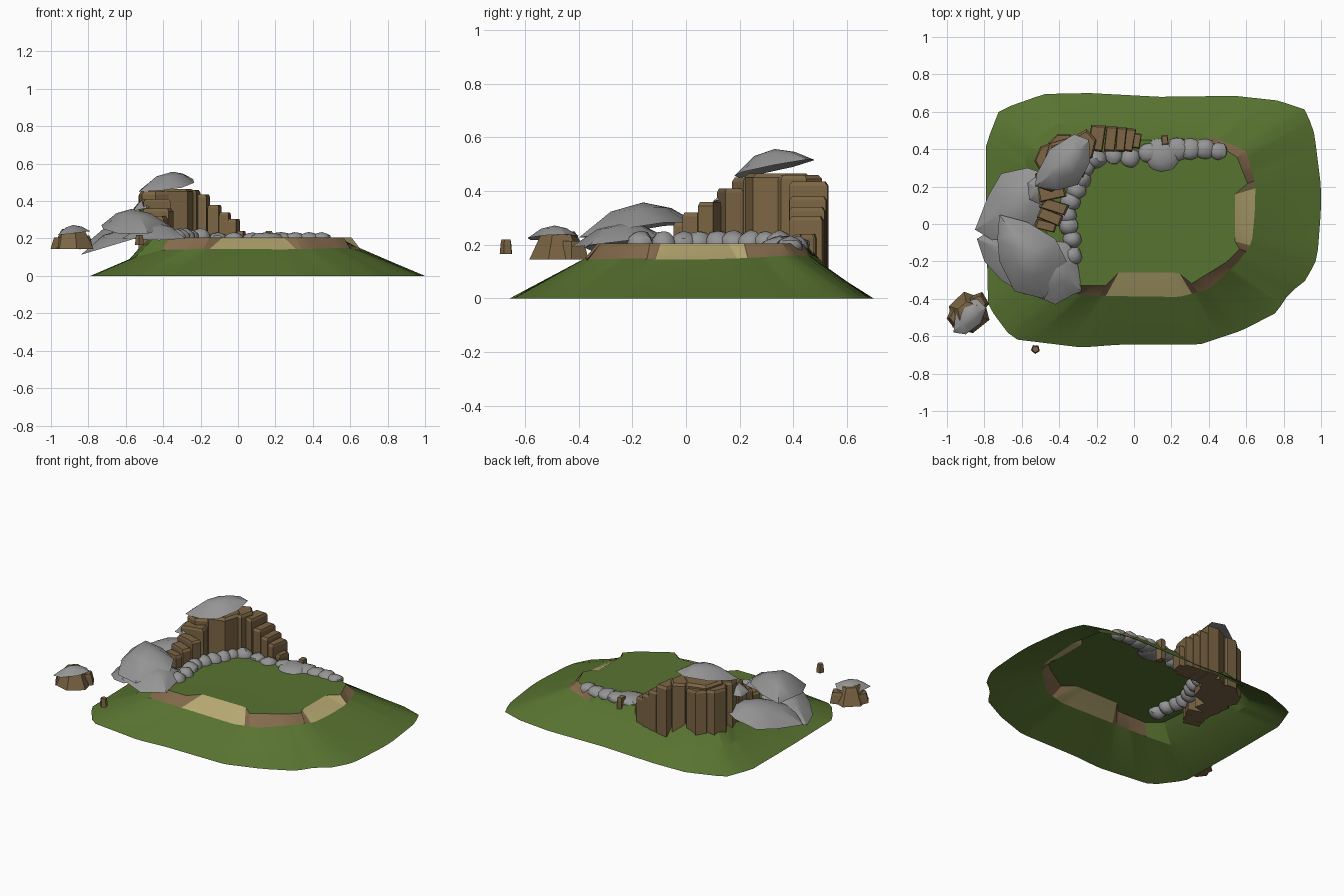
import bpy, bmesh, math, random
from mathutils import Vector

if "Cube" in bpy.data.objects:
    bpy.data.objects.remove(bpy.data.objects["Cube"])

random.seed(4)


def material(name, rgb):
    m = bpy.data.materials.new(name)
    m.diffuse_color = (*rgb, 1)
    m.use_nodes = True
    m.node_tree.nodes["Principled BSDF"].inputs["Base Color"].default_value = m.diffuse_color
    return m


GRASS = material("grass green", (0.098, 0.172, 0.030))
DIRT = material("dirt brown", (0.23, 0.145, 0.072))
SAND = material("pale sand", (0.48, 0.40, 0.17))
ROCK = material("cliff brown", (0.20, 0.130, 0.058))
STONE = material("stone grey", (0.30, 0.30, 0.30))


def make(name, bm, mats, smooth=None, normals=True):
    if normals:
        bmesh.ops.recalc_face_normals(bm, faces=bm.faces)
    me = bpy.data.meshes.new(name)
    bm.to_mesh(me)
    bm.free()
    for m in mats:
        me.materials.append(m)
    ob = bpy.data.objects.new(name, me)
    bpy.context.collection.objects.link(ob)
    if smooth:
        bpy.context.view_layer.objects.active = ob
        ob.select_set(True)
        bpy.ops.object.shade_smooth_by_angle(angle=math.radians(smooth))
        ob.select_set(False)
    return ob


def bridge(bm, a, b):
    n = len(a)
    return [bm.faces.new((a[i], a[(i + 1) % n], b[(i + 1) % n], b[i])) for i in range(n)]


# --- Grassy mound: foot, shoulder and plateau outlines sampled by angle
FOOT = [(1, .08), (1, .2), (.965, .48), (.92, .61), (.77, .66), (.54, .685), (.14, .68),
        (-.24, .70), (-.48, .695), (-.72, .61), (-.79, .43), (-.79, 0), (-.78, -.44),
        (-.65, -.615), (-.28, -.66), (-.08, -.645), (.35, -.645), (.575, -.57),
        (.76, -.475), (.83, -.37), (.92, -.3), (.98, -.18)]
SHOULDER = [(.645, .05, .145), (.65, .21, .15), (.6, .39, .16), (.43, .46, .16), (0, .52, .12),
            (-.4, .54, .09), (-.58, .42, .09), (-.58, 0, .09), (-.55, -.3, .10),
            (-.4, -.37, .14), (-.13, -.385, .145), (.24, -.39, .142), (.4, -.35, .145),
            (.56, -.2, .15), (.63, -.1, .145)]
PLATEAU = [(.54, .05), (.54, .19), (.61, .21), (.55, .36), (.41, .44), (0, .45), (-.36, .46),
           (-.48, .36), (-.47, 0), (-.45, -.26), (-.37, -.33), (-.15, -.33), (-.11, -.26),
           (.24, -.26), (.29, -.33), (.5, -.2), (.58, -.12), (.54, -.1)]
C = Vector((.07, .02))


def sample(poly, ang, z):
    d = Vector((math.cos(ang), math.sin(ang)))
    for i, p in enumerate(poly):
        q = poly[(i + 1) % len(poly)]
        a, b = Vector(p[:2]) - C, Vector(q[:2]) - C
        ca, cb = d.cross(a), d.cross(b)
        if ca <= 0 < cb:
            t = ca / (ca - cb)
            h = a.lerp(b, t)
            if h.dot(d) > 0:
                zz = p[2] + (q[2] - p[2]) * t if len(p) > 2 else z
                return (h.x + C.x, h.y + C.y, zz)


bm = bmesh.new()
N = 96
rings = [[bm.verts.new(sample(poly, 2 * math.pi * (i + .37) / N, z)) for i in range(N)]
         for poly, z in ((FOOT, 0), (SHOULDER, .145), (PLATEAU, .205))]
bridge(bm, rings[0], rings[1])
band = bridge(bm, rings[1], rings[2])
hub = bm.verts.new((C.x, C.y, .203))
for i in range(N):
    bm.faces.new((rings[2][i], rings[2][(i + 1) % N], hub))
for f in band:
    c = f.calc_center_median()
    if (c.y < -.25 and -.14 < c.x < .29) or (c.x > .5 and -.11 < c.y < .2):
        f.material_index = 2
    elif (c.y < 0 and c.x > -.38) or c.x > .4:
        f.material_index = 1
make("grass_mound", bm, [GRASS, DIRT, SAND], 25, normals=False)


# --- Cliff columns: irregular prisms with chamfered tops
def column(name, x, y, w, d, rot, top, base=.1, n=6, taper=1.0):
    bm = bmesh.new()
    shape = []
    for i in range(n):
        a = 2 * math.pi * (i + .5) / n
        k = random.uniform(.94, 1.06)
        shape.append((math.cos(a) * w * .56 * k, math.sin(a) * d * .56 * k))
    if n == 4:
        shape = [(p * 1.26, q * 1.26) for p, q in shape]
    cr, sr = math.cos(math.radians(rot)), math.sin(math.radians(rot))
    rs = []
    for z, s in ((base, 1), (top - .015, taper), (top, taper * .86)):
        rs.append([bm.verts.new((x + (p * cr - q * sr) * s, y + (p * sr + q * cr) * s, z))
                   for p, q in shape])
    bridge(bm, rs[0], rs[1])
    bridge(bm, rs[1], rs[2])
    bm.faces.new(rs[0])
    bm.faces.new(rs[2])
    make(name, bm, [ROCK])


COLUMNS = [(-.36, .34, .24, .24, 45, .465, 6), (-.27, .41, .12, .17, -10, .46, 6),
           (-.47, .36, .10, .15, -20, .44, 6), (-.39, .43, .13, .10, 20, .44, 6),
           (-.20, .46, .08, .14, -8, .435, 4), (-.125, .455, .06, .14, -6, .38, 4),
           (-.07, .45, .05, .13, -5, .34, 4), (-.025, .45, .05, .12, -10, .305, 4),
           (.015, .445, .04, .08, -10, .24, 4), (-.45, .24, .15, .13, 8, .45, 6),
           (-.44, .17, .15, .08, 12, .41, 4), (-.43, .095, .15, .06, -18, .36, 4),
           (-.45, .04, .13, .06, -22, .32, 4), (-.47, -.01, .11, .05, -15, .285, 4),
           (.165, .45, .035, .05, 5, .24, 4)]
for k, (x, y, w, d, r, top, n) in enumerate(COLUMNS):
    column(f"cliff_column_{k}", x, y, w, d, r, top, n=n)

# --- Outlying rock and loose block
column("outlying_rock", -.885, -.475, .205, .21, 12, .25, .145, 6, .62)
column("outlying_rock_shoulder", -.84, -.43, .13, .11, 35, .215, .145, 5, .8)
column("outlying_rock_shoulder_left", -.95, -.50, .09, .11, 5, .205, .145, 5, .75)
column("loose_block", -.527, -.67, .045, .045, 15, .22, .165, 5, .85)


# --- Grey slabs: thin domed sheets over a slanting outline
def slab(name, outline, z_of, peak, sag=.03):
    bm = bmesh.new()
    pk = Vector(peak)
    rim = [Vector((x, y, z_of(x, y))) for x, y in outline]
    rv = [bm.verts.new(p) for p in rim]
    for drop in (0, sag):
        mid = []
        for p in rim:
            q = p.lerp(pk, .5)
            q.z = p.z + (pk.z - p.z) * .74 - drop * .8
            mid.append(bm.verts.new(q))
        tip = bm.verts.new(pk - Vector((0, 0, drop)))
        bridge(bm, rv, mid)
        for i in range(len(mid)):
            bm.faces.new((mid[i], mid[(i + 1) % len(mid)], tip))
    make(name, bm, [STONE], 35)


slab("summit_slab", [(-.53, .20), (-.52, .27), (-.45, .40), (-.32, .48), (-.24, .45), (-.235, .33),
                     (-.30, .21), (-.41, .18)],
     lambda x, y: .485 + .09 * (x + .38) + .17 * (y - .33), (-.35, .33, .557))
slab("upper_slab", [(-.73, -.08), (-.72, .05), (-.57, .01), (-.42, -.08), (-.36, -.2), (-.48, -.40),
                    (-.64, -.36), (-.72, -.2)],
     lambda x, y: .285 + .17 * min(y + .05, 0) + .04 * (x + .5), (-.57, -.16, .358))
slab("left_slab", [(-.85, -.03), (-.78, .15), (-.71, .27), (-.57, .30), (-.45, .26), (-.48, .10),
                   (-.54, -.02), (-.70, -.12)],
     lambda x, y: .22 + .32 * (x + .60), (-.60, .12, .285))
slab("lower_left_slab", [(-.84, -.08), (-.80, -.20), (-.71, -.30), (-.58, -.38), (-.46, -.28),
                         (-.50, -.08), (-.68, .02)],
     lambda x, y: .20 + .30 * (x + .55), (-.60, -.17, .255))
slab("front_slab", [(-.62, -.35), (-.52, -.39), (-.42, -.43), (-.33, -.38), (-.28, -.36), (-.30, -.22),
                    (-.35, -.10), (-.50, -.08)],
     lambda x, y: .20 + .12 * (y + .35), (-.43, -.23, .282))
slab("ledge_slab", [(-.56, .13), (-.57, .22), (-.50, .27), (-.42, .24), (-.43, .17), (-.49, .10)],
     lambda x, y: .36 + .2 * (x + .5), (-.49, .19, .412))
slab("outlying_cap", [(-.965, -.58), (-.955, -.48), (-.92, -.42), (-.84, -.40), (-.79, -.45),
                      (-.82, -.53), (-.90, -.59)],
     lambda x, y: .228 + .12 * (x + .88), (-.88, -.49, .272))

# --- Low boulders along the foot of the cliff and the back rim
BOULDERS = [(-.33, -.17, .055), (-.33, -.08, .05), (-.35, -.01, .055), (-.36, .05, .055),
            (-.34, .12, .055), (-.31, .18, .055), (-.28, .24, .055), (-.26, .30, .05),
            (-.20, .35, .055), (-.11, .365, .05), (-.02, .35, .055), (.08, .38, .06),
            (.15, .37, .10), (.23, .40, .07), (.30, .40, .065), (.38, .40, .06), (.45, .39, .05)]
for k, (x, y, r) in enumerate(BOULDERS):
    bm = bmesh.new()
    bmesh.ops.create_icosphere(bm, subdivisions=2, radius=1)
    h = .055 if x < -.15 else .035
    turn = random.uniform(0, 6)
    for v in bm.verts:
        p = v.co * random.uniform(.92, 1.08)
        cx = p.x * math.cos(turn) - p.y * math.sin(turn)
        cy = p.x * math.sin(turn) + p.y * math.cos(turn)
        v.co = (x + cx * r, y + cy * r * .95, .198 + p.z * h)
    make(f"boulder_{k}", bm, [STONE], 40)
